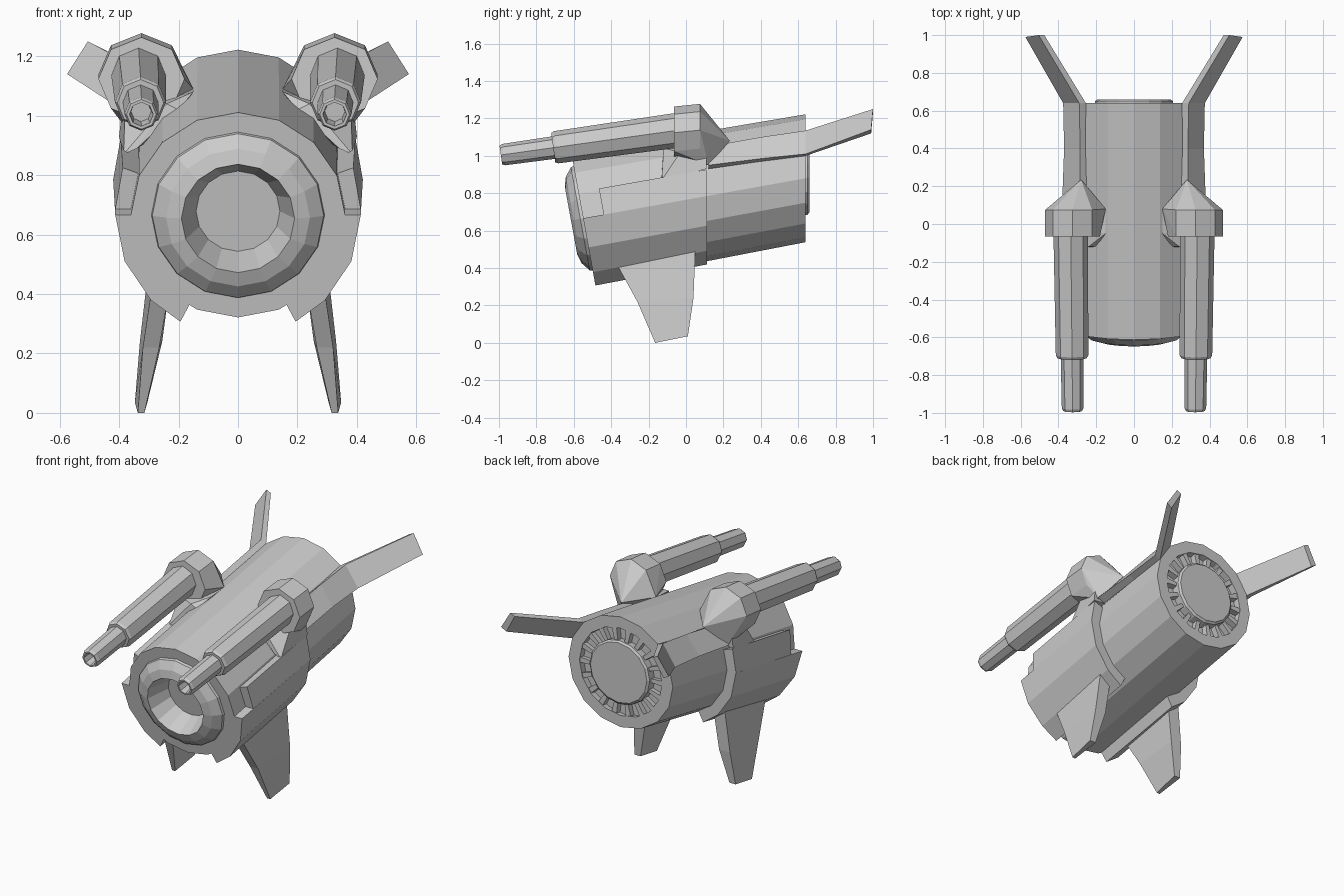
import bpy, bmesh
from math import sin, cos, pi, radians

if "Cube" in bpy.data.objects:
    bpy.data.objects.remove(bpy.data.objects["Cube"])

SLOPE = 0.18  # body axis rises toward the back


def finish(name, bm):
    bmesh.ops.recalc_face_normals(bm, faces=bm.faces)
    me = bpy.data.meshes.new(name)
    bm.to_mesh(me)
    bm.free()
    ob = bpy.data.objects.new(name, me)
    bpy.context.collection.objects.link(ob)
    return ob


def loft(name, rings):
    bm = bmesh.new()
    vs = [[bm.verts.new(p) for p in r] for r in rings]
    n = len(vs[0])
    for a, b in zip(vs, vs[1:]):
        for i in range(n):
            j = (i + 1) % n
            bm.faces.new((a[i], a[j], b[j], b[i]))
    bm.faces.new(vs[0])
    bm.faces.new(vs[-1])
    return finish(name, bm)


def hull(name, pts):
    bm = bmesh.new()
    vs = [bm.verts.new(p) for p in pts]
    res = bmesh.ops.convex_hull(bm, input=vs)
    junk = {v for v in res["geom_interior"] + res["geom_unused"]
            if isinstance(v, bmesh.types.BMVert)}
    bmesh.ops.delete(bm, geom=list(junk), context='VERTS')
    bmesh.ops.dissolve_limit(bm, angle_limit=0.02, verts=bm.verts, edges=bm.edges)
    return finish(name, bm)


def body_pt(y, r, a, tilt=1, wide=1.03):
    h = r * sin(a)
    return (r * wide * cos(a), y - SLOPE * tilt * h, 0.765 + SLOPE * y + h * 0.985)


def body_ring(y, r, tilt=1):
    return [body_pt(y, r, 2 * pi * i / 16, tilt) for i in range(16)]


# Main barrel body: intake disc, bulging lip, hull, rear recess and hub
loft("body", [body_ring(*p) for p in [
    (-0.48, 0.137), (-0.615, 0.185), (-0.60, 0.235), (-0.565, 0.28), (-0.55, 0.283),
    (-0.55, 0.35), (0.64, 0.347, 0), (0.64, 0.275, 0), (0.60, 0.275, 0),
    (0.60, 0.20, 0), (0.65, 0.20, 0), (0.66, 0.188, 0)]])

# Ribs of the rear vent
for i in range(18):
    a = 2 * pi * i / 18
    hull(f"vent_rib_{i}", [body_pt(y, r, a + d, 0)
                           for y in (0.59, 0.635)
                           for r, w in ((0.195, 0.06), (0.28, 0.06))
                           for d in (-w, w)])


def mir(pts, s):
    return [(s * p[0], p[1], p[2]) for p in pts]


# Curved armour plate following the body side
def plate(name, s, angles, y0, y1, inner=0.33):
    def section(y, r, t):
        arc = [radians(a) for a in angles]
        return mir([body_pt(y, r, a, t, 1) for a in arc] +
                   [body_pt(y, inner, a, t, 1) for a in reversed(arc)], s)
    loft(name, [section(y0, 0.413, 1), section(y1, 0.42, 0.05)])


def gun_ring(y, r, s):
    return [(s * (0.335 + 0.01 * y + r * cos(pi * i / 4)),
             y - 0.14 * r * sin(pi * i / 4),
             1.143 + 0.14 * y + r * sin(pi * i / 4)) for i in range(8)]


for s, side in ((1, "right"), (-1, "left")):
    plate(f"lower_armour_{side}", s, (-62, -45, -22.5, 0), -0.55, 0.11)
    plate(f"upper_armour_{side}", s, (0, 20), -0.44, 0.11)

    # Stepped gun barrel with hollow muzzle
    loft(f"gun_{side}", [gun_ring(y, r, s) for y, r in [
        (-0.92, 0.034), (-0.99, 0.04), (-0.99, 0.05), (-0.975, 0.057), (-0.71, 0.06),
        (-0.71, 0.078), (-0.695, 0.086), (-0.05, 0.092)]])

    # Gun housing with pointed back
    hull(f"gun_housing_{side}",
         [(s * (0.325 + 0.145 * cos(pi * i / 4)), y,
           1.13 + 0.1 * y + 0.14 * sin(pi * i / 4))
          for y in (-0.065, 0.075) for i in range(8)] +
         mir([(0.28, 0.235, 1.08), (0.37, 0.12, 0.95), (0.15, 0.08, 1.09)], s))

    # Pylon joining housing to body
    hull(f"gun_pylon_{side}", mir([
        (0.15, 0.08, 1.09), (0.15, -0.05, 1.08), (0.20, -0.12, 1.02), (0.24, -0.12, 1.04),
        (0.24, 0.10, 0.95), (0.40, 0.11, 0.93), (0.385, -0.13, 0.87), (0.34, -0.13, 0.89),
        (0.39, 0.11, 1.02), (0.38, -0.03, 1.02)], s))

    # Rail along the body flaring into a tail fin
    rail = [(0.12, 0.24, 1.03, 0.285, 1.05, 0.38, 0.95, 0.33, 0.93),
            (0.40, 0.25, 1.07, 0.285, 1.10, 0.37, 0.985, 0.33, 0.97),
            (0.64, 0.255, 1.12, 0.29, 1.135, 0.375, 1.01, 0.335, 1.0),
            (0.99, 0.475, 1.235, 0.505, 1.25, 0.575, 1.14, 0.54, 1.12)]
    loft(f"tail_fin_{side}", [mir([
        (r[k], r[0] + (0.01 if r[0] > 0.9 and k < 5 else 0), r[k + 1])
        for k in (1, 3, 5, 7)], s) for r in rail])

    # Tapered blade leg: z front, z back, x inner, x outer, y front, y back
    legs = [(0.42, 0.50, 0.22, 0.30, -0.37, 0.05),
            (0.22, 0.24, 0.255, 0.33, -0.26, 0.04),
            (0.0, 0.035, 0.305, 0.347, -0.165, 0.01)]
    loft(f"leg_{side}", [mir([
        (xi + 0.01, yf, zf), (xo - 0.01, yf, zf), (xo, yb, zb), (xi, yb, zb)], s)
        for zf, zb, xi, xo, yf, yb in legs])
